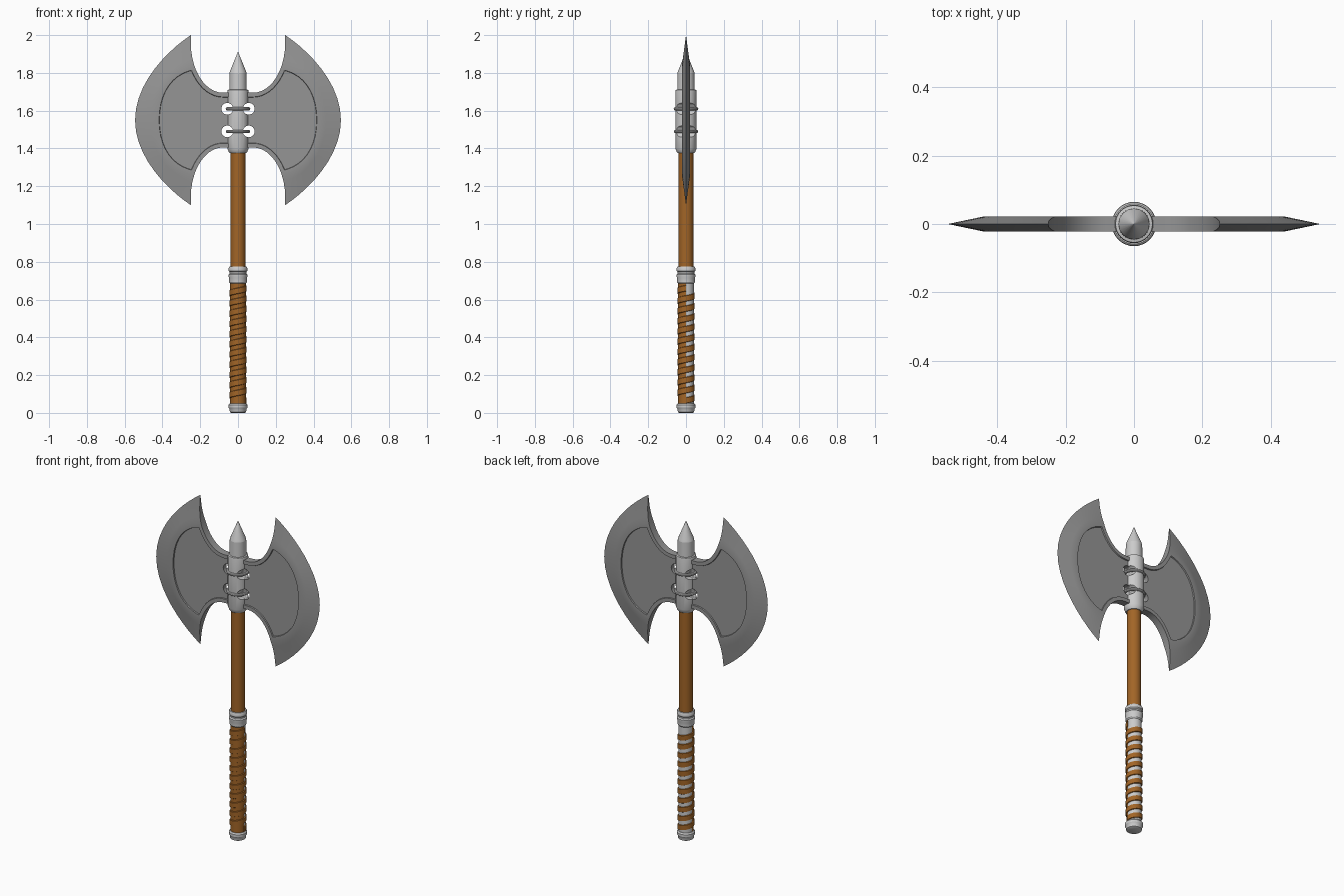
import bpy, bmesh, math
from mathutils import Vector, Matrix
from mathutils.geometry import interpolate_bezier

if "Cube" in bpy.data.objects:
    bpy.data.objects.remove(bpy.data.objects["Cube"])

SEG = 32


def material(name, rgb):
    m = bpy.data.materials.new(name)
    m.diffuse_color = (*rgb, 1)
    m.use_nodes = True
    m.node_tree.nodes["Principled BSDF"].inputs["Base Color"].default_value = m.diffuse_color
    return m


steel = material("dark_steel", (0.3, 0.3, 0.3))
brown = material("brown_leather", (0.36, 0.13, 0.02))
grey = material("light_metal", (0.8, 0.8, 0.8))


def make(name, bm, *mats):
    me = bpy.data.meshes.new(name)
    bm.to_mesh(me)
    bm.free()
    ob = bpy.data.objects.new(name, me)
    bpy.context.collection.objects.link(ob)
    for m in mats:
        me.materials.append(m)
    return ob


def finish(ob, angle=30):
    """Apply modifiers and smooth by angle."""
    bpy.ops.object.select_all(action='DESELECT')
    ob.select_set(True)
    bpy.context.view_layer.objects.active = ob
    bpy.ops.object.convert(target='MESH')
    bpy.ops.object.shade_smooth_by_angle(angle=math.radians(angle))


def lathe(name, profile, *mats):
    """Closed turned part from (radius, z) points, bottom to top."""
    bm = bmesh.new()
    rings = [[bm.verts.new((r * math.cos(a), r * math.sin(a), z))
              for a in (2 * math.pi * i / SEG for i in range(SEG))] for r, z in profile]
    for lo, hi in zip(rings, rings[1:]):
        for i in range(SEG):
            j = (i + 1) % SEG
            bm.faces.new((lo[i], lo[j], hi[j], hi[i]))
    bm.faces.new(rings[0][::-1])
    bm.faces.new(rings[-1])
    return make(name, bm, *mats)


# Hole cutters beside the socket
bm = bmesh.new()
for x in (-0.057, 0.057):
    for z in (1.49, 1.61):
        bmesh.ops.create_cone(bm, cap_ends=True, segments=24, radius1=0.031, radius2=0.031, depth=0.3,
                              matrix=Matrix.Translation((x, 0, z)) @ Matrix.Rotation(math.pi / 2, 4, 'X'))
cutter = make("hole_cutter", bm)
cutter.hide_render = True


def cut(ob):
    mod = ob.modifiers.new("holes", 'BOOLEAN')
    mod.operation = 'DIFFERENCE'
    mod.solver = 'EXACT'
    mod.object = cutter


# Double blade: one front quarter, mirrored over x and y
T, MID = 0.022, 1.55


def notch(t):
    return Vector((0.08 + 0.17 * math.sin(t), 0.41 - 0.265 * math.cos(t)))


def half_curve(*pts):
    up = interpolate_bezier(*[Vector((*p, 0)) for p in pts], 11)
    up = [Vector((p.x, p.y)) for p in up]
    return up + [Vector((p.x, -p.y)) for p in up[-2::-1]]


T0, K = 1.10, 4
tip = Vector((0.25, 0.45))
inner = [Vector((0, 0.145))] + [notch(T0 * i / 10) for i in range(11)]
tail = [notch(T0 + (math.pi / 2 - T0) * i / (K - 1)) for i in range(K)] + [tip]
corner = inner[-1]
outer = half_curve(tip, (0.37, 0.37), (0.545, 0.20), (0.545, 0))
ridge = half_curve(corner, (0.36, 0.27), (0.44, 0.16), (0.44, 0))

bm = bmesh.new()


def vert(p, y):
    return bm.verts.new((p.x, y, p.y + MID))


def flip(p):
    return Vector((p.x, -p.y))


# Flat cheek
loop = inner[:-1] + ridge + [flip(p) for p in inner[-2::-1]]
cheek = bm.faces.new([vert(p, -T) for p in loop])

# Sharpened bevel
rows = []
last = len(ridge) - 1
for i, (a, b) in enumerate(zip(ridge, outer)):
    if i == 0:
        pts = tail
    elif i == last:
        pts = [flip(p) for p in tail]
    else:
        pts = [a.lerp(b, k / K) for k in range(K + 1)]
    rows.append([vert(p, -T * (1 - k / K)) for k, p in enumerate(pts)])
for r, s in zip(rows, rows[1:]):
    for k in range(K):
        bm.faces.new((r[k], r[k + 1], s[k + 1], s[k]))

# Concave inner wall
path = [(p, T) for p in inner] + [(p, T * (1 - (k + 1) / K)) for k, p in enumerate(tail[1:])]
for f in (lambda p: p, flip):
    for (p, h), (q, g) in zip(path, path[1:]):
        vs = [vert(f(p), -h), vert(f(q), -g), vert(f(q), 0), vert(f(p), 0)]
        bm.faces.new(vs[:2] + vs[3:] if g < 1e-6 else vs)
bmesh.ops.remove_doubles(bm, verts=bm.verts, dist=1e-5)
bmesh.ops.recalc_face_normals(bm, faces=bm.faces)
cheek = max(bm.faces, key=lambda f: len(f.verts))
cheek.normal_update()
if cheek.normal.y > 0:
    bmesh.ops.reverse_faces(bm, faces=bm.faces[:])

# Recessed panel
bmesh.ops.inset_individual(bm, faces=[cheek], thickness=0.022, depth=0, use_even_offset=True)
bmesh.ops.inset_individual(bm, faces=[cheek], thickness=0.002, depth=-0.007, use_even_offset=True)
blade = make("double_blade", bm, steel)
mir = blade.modifiers.new("mirror", 'MIRROR')
mir.use_axis = (True, True, False)
mir.merge_threshold = 1e-4
cut(blade)
finish(blade, 20)

# Socket and top spike
socket = lathe("head_socket", [(0.044, 1.375), (0.048, 1.38), (0.056, 1.40), (0.056, 1.70), (0.054, 1.71),
                               (0.046, 1.712), (0.045, 1.80)], grey)
cut(socket)
finish(socket)
finish(lathe("top_spike", [(0.045, 1.80), (0.042, 1.81), (0.0005, 1.912)], grey))

# Socket rings
for n, z in enumerate((1.49, 1.61)):
    bpy.ops.mesh.primitive_torus_add(location=(0, 0, z), major_radius=0.056, minor_radius=0.009,
                                     major_segments=SEG, minor_segments=10)
    ring = bpy.context.object
    ring.name = f"socket_ring_{n + 1}"
    ring.data.materials.append(grey)
    finish(ring)

# Shaft
finish(lathe("shaft", [(0.039, 0.72), (0.039, 1.39)], brown))

# Collar and pommel
finish(lathe("collar", [(0.042, 0.685), (0.047, 0.692), (0.047, 0.712), (0.050, 0.722), (0.050, 0.732), (0.044, 0.738),
                        (0.044, 0.746), (0.050, 0.752), (0.050, 0.766), (0.046, 0.774)], grey))
finish(lathe("pommel", [(0.036, 0), (0.043, 0.004), (0.045, 0.02), (0.050, 0.028), (0.050, 0.042), (0.044, 0.05)],
             grey))

# Grip core: leather in front, bare metal behind
core = lathe("grip_core", [(0.0415, 0.045), (0.0415, 0.69)], grey, brown)
for f in core.data.polygons:
    f.material_index = 1 if f.center.y < -1e-4 else 0
finish(core)

# Spiral leather wrap
bm = bmesh.new()
section = [(0.040, -0.017), (0.046, -0.014), (0.046, 0.014), (0.040, 0.017)]
turns, z0, z1 = 11, 0.066, 0.66
prev = None
for i in range(turns * SEG + 1):
    a = 2 * math.pi * i / SEG
    z = z0 + (z1 - z0) * i / (turns * SEG)
    cur = [bm.verts.new((r * math.cos(a), r * math.sin(a), z + d)) for r, d in section]
    if prev:
        for k in range(4):
            m = (k + 1) % 4
            bm.faces.new((prev[k], cur[k], cur[m], prev[m]))
    else:
        bm.faces.new(cur)
    prev = cur
bm.faces.new(prev)
bmesh.ops.recalc_face_normals(bm, faces=bm.faces)
finish(make("grip_wrap", bm, brown))

bpy.data.objects.remove(cutter)
